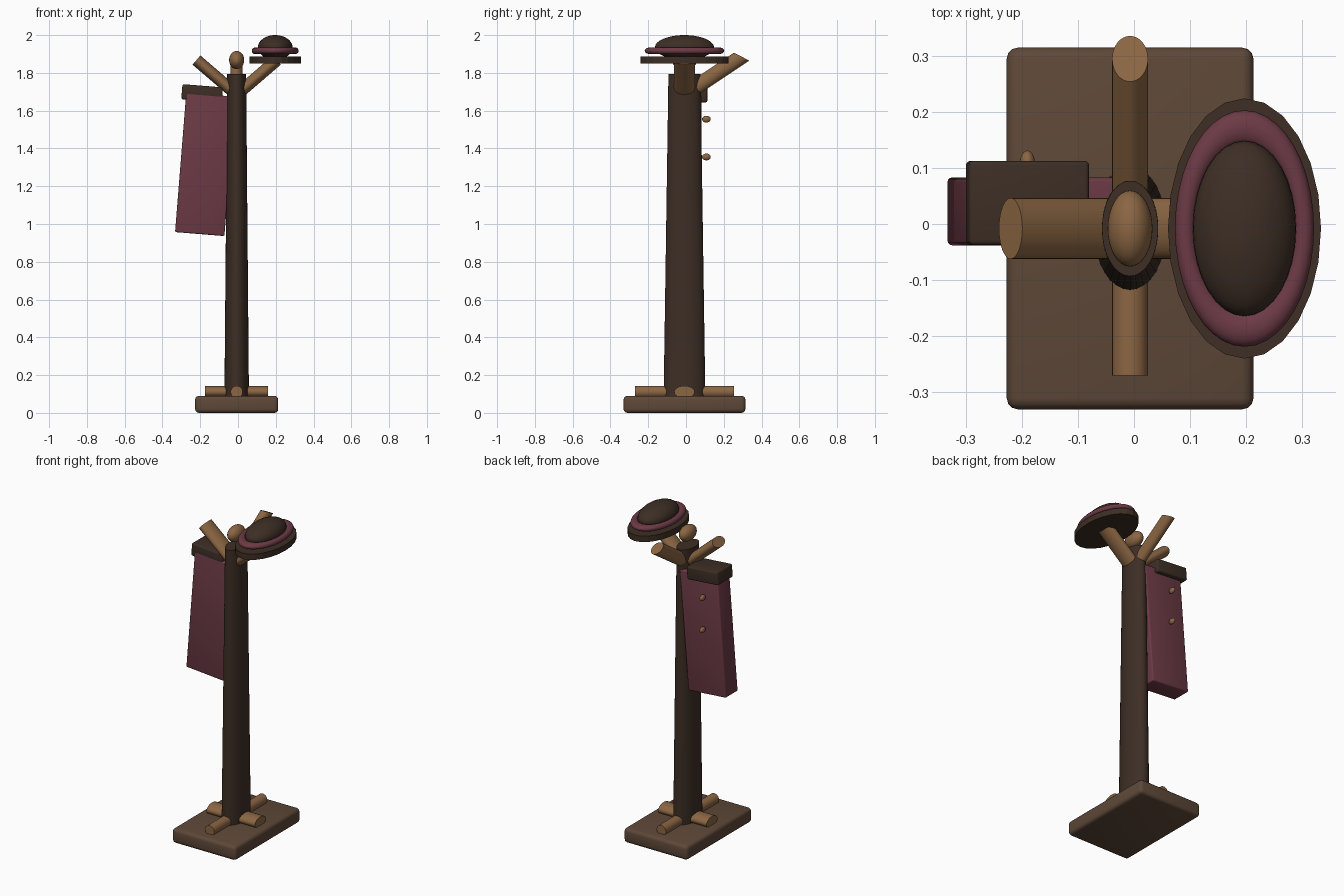
import bpy, bmesh, math
from mathutils import Matrix, Vector

if "Cube" in bpy.data.objects:
    bpy.data.objects.remove(bpy.data.objects["Cube"])

CX, CY, SY = -0.007, -0.008, 1.7          # stand axis and stretch along y
STRETCH = Matrix.Translation((CX, CY, 0)) @ Matrix.Diagonal((1, SY, 1, 1))


def material(name, hexcode):
    def lin(c):
        return c / 12.92 if c <= 0.04045 else ((c + 0.055) / 1.055) ** 2.4
    m = bpy.data.materials.new(name)
    m.diffuse_color = [lin(int(hexcode[i:i + 2], 16) / 255) for i in (0, 2, 4)] + [1]
    m.use_nodes = True
    m.node_tree.nodes["Principled BSDF"].inputs["Base Color"].default_value = m.diffuse_color
    return m


DARK = material("dark wood", "3d2e25")
BASE = material("mid brown", "5e4838")
LIGHT = material("light wood", "8b6643")
WINE = material("wine cloth", "6c3a45")


def finish(name, bm, mat, matrix=None, angle=35):
    if matrix is not None:
        bm.transform(matrix)
    bmesh.ops.recalc_face_normals(bm, faces=bm.faces)
    me = bpy.data.meshes.new(name)
    bm.to_mesh(me)
    bm.free()
    me.materials.append(mat)
    ob = bpy.data.objects.new(name, me)
    bpy.context.collection.objects.link(ob)
    bpy.ops.object.select_all(action='DESELECT')
    ob.select_set(True)
    bpy.context.view_layer.objects.active = ob
    if angle:
        bpy.ops.object.shade_smooth_by_angle(angle=math.radians(angle))
    return ob


def rod(name, a, b, r1, r2, mat, segments=32, angle=35):
    """Round bar between two points, stretched with the stand."""
    a, b = Vector(a), Vector(b)
    d = b - a
    bm = bmesh.new()
    bmesh.ops.create_cone(bm, cap_ends=True, segments=segments, radius1=r1, radius2=r2, depth=d.length)
    m = Matrix.Translation((a + b) / 2) @ d.to_track_quat('Z', 'Y').to_matrix().to_4x4()
    return finish(name, bm, mat, STRETCH @ m, angle)


def ball(name, centre, r, rz, mat):
    """Ellipsoid stretched with the stand."""
    bm = bmesh.new()
    bmesh.ops.create_uvsphere(bm, u_segments=32, v_segments=20, radius=1)
    m = Matrix.Translation(centre) @ Matrix.Diagonal((r, r, rz, 1))
    return finish(name, bm, mat, STRETCH @ m, 60)


def box(name, centre, size, bevel, mat, tilt=0.0):
    bm = bmesh.new()
    bmesh.ops.create_cube(bm, size=1)
    bm.transform(Matrix.Diagonal((*size, 1)))
    bmesh.ops.bevel(bm, geom=bm.edges[:], offset=bevel, segments=3, profile=0.5, affect='EDGES')
    return finish(name, bm, mat, Matrix.Translation(centre) @ Matrix.Rotation(tilt, 4, 'Y'))


# base, feet and post
box("base", (CX, CY, 0.045), (0.44, 0.645, 0.09), 0.02, BASE)
rod("side_feet", (-0.167, 0, 0.111), (0.167, 0, 0.111), 0.032, 0.032, LIGHT)
rod("front_back_feet", (0, -0.154, 0.111), (0, 0.154, 0.111), 0.032, 0.032, LIGHT)
rod("post", (0, 0, 0.08), (0, 0, 1.795), 0.065, 0.05, DARK)

# pegs and finial
for name, end in (("left_peg", (-0.213, 0, 1.868)), ("right_peg", (0.213, 0, 1.868)),
                  ("back_peg", (0, 0.178, 1.886))):
    rod(name, (0, 0, 1.685), end, 0.032, 0.032, LIGHT)
ball("finial", (0, 0, 1.868), 0.040, 0.048, LIGHT)

# hanging coat with collar and buttons
box("coat", (-0.173, 0.0225, 1.3155), (0.262, 0.121, 0.74), 0.008, WINE, 0.08)
box("collar", (-0.190, 0.0375, 1.692), (0.215, 0.150, 0.08), 0.008, DARK, 0.08)
for i, z in enumerate((1.555, 1.355)):
    ball(f"button_{i + 1}", (-0.190 - CX, (0.108 - CY) / SY, z), 0.0135, 0.018, LIGHT)

# hat: brim, band and crown
HX = 0.197 - CX
rod("hat_brim", (HX, 0, 1.85), (HX, 0, 1.887), 0.1365, 0.1365, DARK, 24, 0)
ball("hat_crown", (HX, 0, 1.935), 0.092, 0.065, DARK)

bm = bmesh.new()
N, M, R, r = 40, 14, 0.106, 0.018
rings = []
for i in range(N):
    a = 2 * math.pi * i / N
    ring = []
    for j in range(M):
        b = 2 * math.pi * j / M
        q = R + r * math.cos(b)
        ring.append(bm.verts.new((HX + q * math.cos(a), q * math.sin(a), 1.917 + r * math.sin(b))))
    rings.append(ring)
for i in range(N):
    for j in range(M):
        p, n, k = rings[i], rings[(i + 1) % N], (j + 1) % M
        bm.faces.new((p[j], n[j], n[k], p[k]))
finish("hat_band", bm, WINE, STRETCH, 60)
